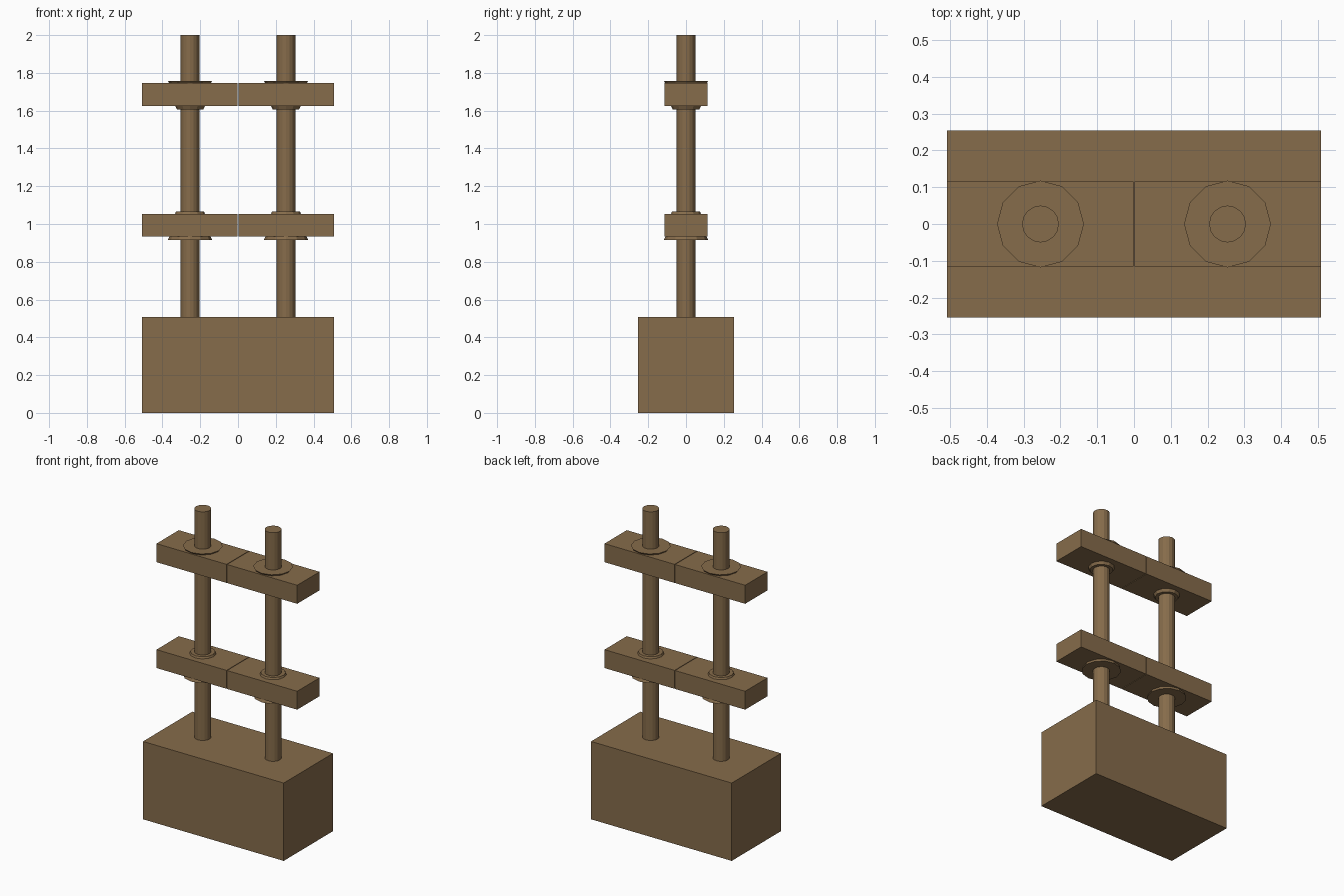
import bpy, bmesh, math

if "Cube" in bpy.data.objects:
    bpy.data.objects.remove(bpy.data.objects["Cube"])

mat = bpy.data.materials.new("brown wood")
mat.diffuse_color = (0.24, 0.15, 0.07, 1)
mat.use_nodes = True
mat.node_tree.nodes["Principled BSDF"].inputs["Base Color"].default_value = mat.diffuse_color


def finish(name, bm):
    bmesh.ops.recalc_face_normals(bm, faces=bm.faces)
    me = bpy.data.meshes.new(name)
    bm.to_mesh(me)
    bm.free()
    me.materials.append(mat)
    ob = bpy.data.objects.new(name, me)
    bpy.context.collection.objects.link(ob)
    return ob


def box(name, x0, x1, y0, y1, z0, z1):
    bm = bmesh.new()
    bmesh.ops.create_cube(bm, size=1)
    for v in bm.verts:
        v.co.x = x1 if v.co.x > 0 else x0
        v.co.y = y1 if v.co.y > 0 else y0
        v.co.z = z1 if v.co.z > 0 else z0
    return finish(name, bm)


def disc(name, x, z0, z1, r0, r1, sides):
    """Capped cylinder or taper: radius r0 at z0, r1 at z1, first vertex on +x."""
    bm = bmesh.new()
    rings = []
    for z, r in ((z0, r0), (z1, r1)):
        rings.append([bm.verts.new((x + r * math.cos(2 * math.pi * i / sides),
                                    r * math.sin(2 * math.pi * i / sides), z))
                      for i in range(sides)])
    for i in range(sides):
        j = (i + 1) % sides
        bm.faces.new((rings[0][i], rings[0][j], rings[1][j], rings[1][i]))
    bm.faces.new(rings[0])
    bm.faces.new(rings[1])
    return finish(name, bm)


# Heavy base block
box("base_block", -0.508, 0.508, -0.254, 0.254, 0, 0.508)

for side, s in (("left", -1), ("right", 1)):
    x = 0.254 * s

    # Upright rod
    disc(side + "_rod", x, 0.50, 2.0, 0.05, 0.05, 16)

    # Clamp bar halves, split by a thin seam in the middle
    xs = sorted((0.002 * s, 0.508 * s))
    box(side + "_lower_bar", *xs, -0.115, 0.115, 0.934, 1.054)
    box(side + "_upper_bar", *xs, -0.115, 0.115, 1.625, 1.746)

    # Wide flanges face outward, narrow collars face the gap
    disc(side + "_upper_flange", x, 1.744, 1.757, 0.108, 0.118, 12)
    disc(side + "_upper_collar", x, 1.607, 1.627, 0.07, 0.08, 12)
    disc(side + "_lower_collar", x, 1.052, 1.066, 0.08, 0.074, 12)
    disc(side + "_lower_flange", x, 0.914, 0.936, 0.118, 0.108, 12)
